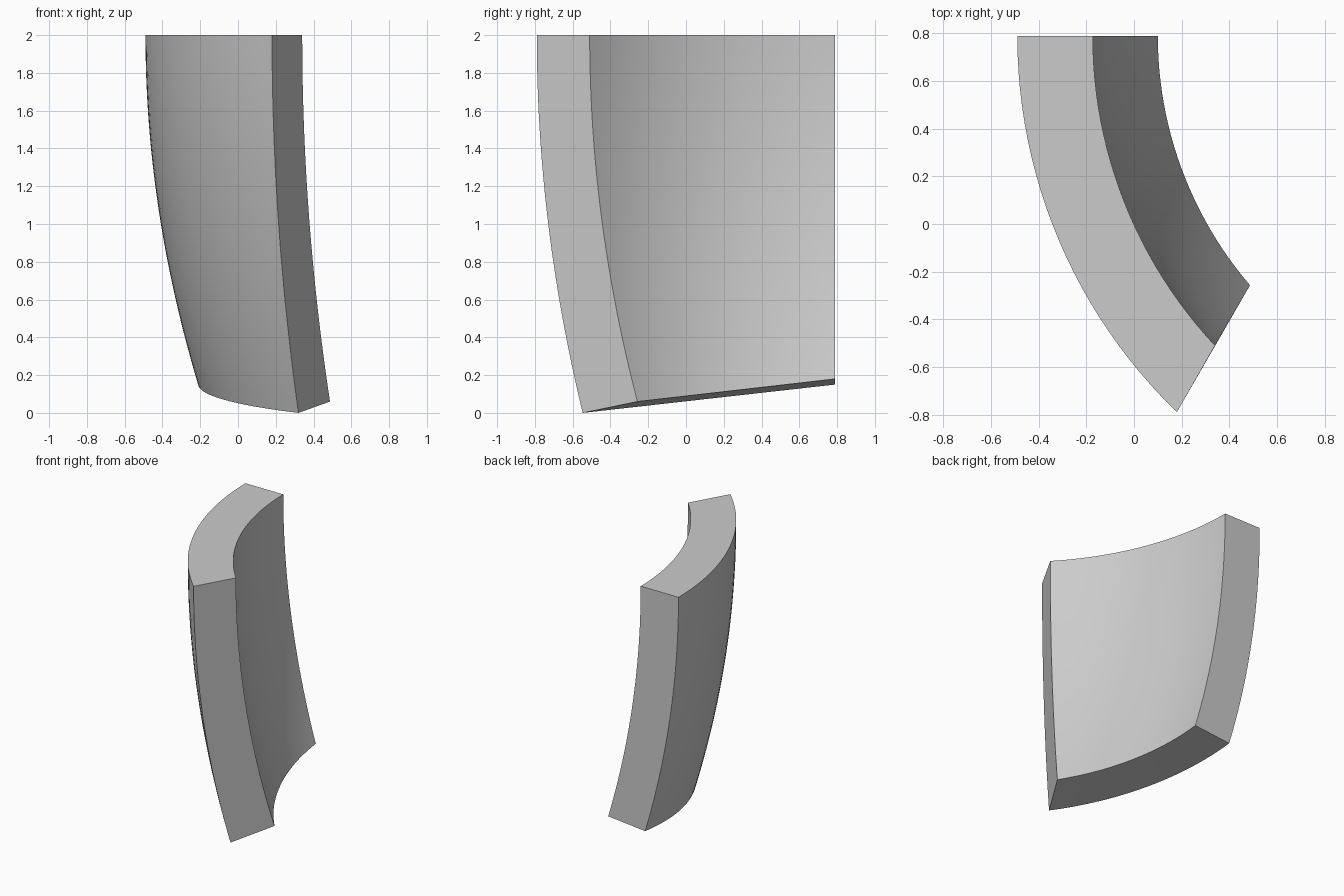
import bpy
import bmesh
import math
from mathutils import Vector

cube = bpy.data.objects.get("Cube")
if cube:
    bpy.data.objects.remove(cube, do_unlink=True)

BACK_Y, TOP_Z, N = 0.79, 2.0, 24

grey = bpy.data.materials.new("plain grey")
grey.use_nodes = True
colour = (0.6, 0.6, 0.6, 1)
grey.diffuse_color = colour
grey.node_tree.nodes["Principled BSDF"].inputs["Base Color"].default_value = colour


def arc_point(back_x, front, t):
    """Point on the arc that leaves the back plane squarely and ends at front."""
    sag, reach = front.x - back_x, BACK_Y - front.y
    radius = (sag ** 2 + reach ** 2) / (2 * sag)
    a = t * math.asin(reach / radius)
    return back_x + radius * (1 - math.cos(a)), BACK_Y - radius * math.sin(a)


def skin(bm, back_top, back_low, front_top, front_low, z_back, z_front):
    """Doubly curved sheet of vertices, bowing inward towards the bottom."""
    rows = []
    for j in range(N + 1):
        v = j / N
        back_x = back_top + (back_low - back_top) * v * v
        front = Vector(front_top).lerp(Vector(front_low), v * v)
        row = []
        for i in range(N + 1):
            x, y = arc_point(back_x, front, i / N)
            run = (BACK_Y - y) / (BACK_Y - front.y)
            z_low = z_back + (z_front - z_back) * run
            row.append(bm.verts.new((x, y, TOP_Z + (z_low - TOP_Z) * v)))
        rows.append(row)
    return rows


def bridge(bm, a, b):
    for i in range(N):
        bm.faces.new((a[i], a[i + 1], b[i + 1], b[i]))


bm = bmesh.new()
outer = skin(bm, -0.49, -0.21, (0.18, -0.79), (0.32, -0.547), 0.15, 0.0)
inner = skin(bm, -0.173, 0.10, (0.34, -0.51), (0.487, -0.257), 0.18, 0.06)

# Outer and inner curved faces
for sheet in (outer, inner):
    for a, b in zip(sheet, sheet[1:]):
        bridge(bm, a, b)

# Top, bottom, back and front edges
for k in (0, -1):
    bridge(bm, outer[k], inner[k])
    bridge(bm, [r[k] for r in outer], [r[k] for r in inner])

bmesh.ops.recalc_face_normals(bm, faces=bm.faces)
mesh = bpy.data.meshes.new("curved_panel")
bm.to_mesh(mesh)
bm.free()
mesh.materials.append(grey)

panel = bpy.data.objects.new("curved_panel", mesh)
bpy.context.collection.objects.link(panel)
bpy.ops.object.select_all(action="DESELECT")
panel.select_set(True)
bpy.context.view_layer.objects.active = panel
bpy.ops.object.shade_smooth_by_angle(angle=math.radians(30))
